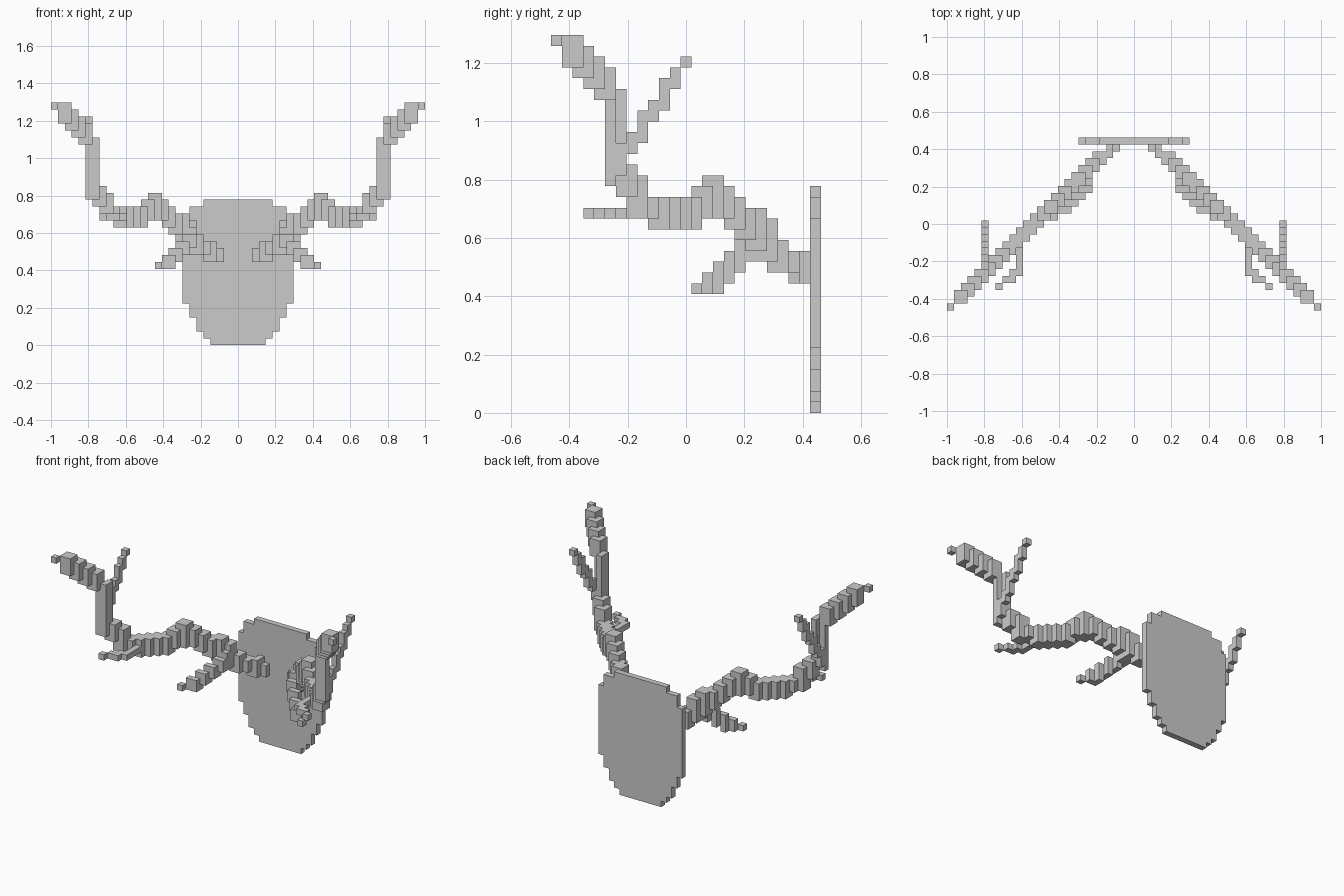
import bpy, bmesh
from mathutils import Vector

cube = bpy.data.objects.get("Cube")
if cube:
    bpy.data.objects.remove(cube, do_unlink=True)

V = 1 / 27                       # edge of one block
ORIGIN = Vector((0, -12.5, 0))   # block grid corner

grey = bpy.data.materials.new("light_grey")
grey.use_nodes = True
colour = (0.6, 0.6, 0.6, 1)
grey.diffuse_color = colour
grey.node_tree.nodes["Principled BSDF"].inputs["Base Color"].default_value = colour


def build(name, cells):
    """Turn a set of block cells into one mesh holding only its exposed faces."""
    bm = bmesh.new()
    verts = {}

    def corner(p):
        key = tuple(p)
        if key not in verts:
            verts[key] = bm.verts.new((Vector(p) + ORIGIN) * V)
        return verts[key]

    for cell in cells:
        for axis in range(3):
            u, w = (axis + 1) % 3, (axis + 2) % 3
            for side in (0, 1):
                near = list(cell)
                near[axis] += 2 * side - 1
                if tuple(near) in cells:
                    continue
                ring = []
                for a, b in ((0, 0), (1, 0), (1, 1), (0, 1)):
                    p = list(cell)
                    p[axis] += side
                    p[u] += a
                    p[w] += b
                    ring.append(corner(p))
                bm.faces.new(ring if side else ring[::-1])
    mesh = bpy.data.meshes.new(name)
    bm.to_mesh(mesh)
    bm.free()
    mesh.materials.append(grey)
    obj = bpy.data.objects.new(name, mesh)
    bpy.context.collection.objects.link(obj)


def column(i, j, low, high):
    return {(i, j, k) for k in range(low, high + 1)}


def mirrored(name, cells):
    build("left_" + name, cells)
    build("right_" + name, {(-1 - i, j, k) for i, j, k in cells})


# Wall plaque: rows of (half width, number of rows), bottom to top
plaque, row = set(), 0
for half, count in ((4, 1), (5, 1), (6, 2), (7, 2), (8, 12), (7, 2), (5, 1)):
    for k in range(row, row + count):
        plaque |= {(i, 24, k) for i in range(-half, half)}
    row += count
build("plaque", plaque)

# Main beam: height range of each step outward, running diagonally forward
START, POST = 2, 20
LOWS = [12, 12, 12, 13, 13, 14, 15, 16, 17, 18, 18, 17, 17,
        17, 17, 17, 18, 18, 20, 21, 29, 30, 31, 32, 34]
HIGHS = [13, 14, 14, 15, 17, 18, 18, 19, 20, 21, 21, 20, 19,
         19, 19, 19, 21, 22, 29, 31, 32, 33, 34, 34, 34]
beam = set()
for n, (low, high) in enumerate(zip(LOWS, HIGHS)):
    i = START + n
    j = 26 - i
    if j < 24:
        beam |= column(i, j, low, high)
    # fillers join neighbouring steps where their heights overlap
    if n + 2 < len(LOWS):
        shared = max(low, LOWS[n + 1]), min(high, HIGHS[n + 1])
        beam |= column(i, j - 1, *shared)
        if i > 3 and i != POST:
            beam |= column(i + 1, j, *shared)
mirrored("antler_beam", beam)

# Brow tine: drops forward and outward from the base of the beam
brow = set()
for n, (low, high) in enumerate(((14, 16), (13, 15), (12, 14), (11, 13), (11, 12), (11, 11))):
    brow |= column(6 + n, 18 - n, low, high)
    if n < 4:
        brow |= column(6 + n, 17 - n, low, high - 1)
brow |= column(6, 19, 14, 16) | column(7, 18, 14, 16)
mirrored("brow_tine", brow)

# Middle tine: a thin level row of blocks, stepping outward at its end
level = {(16, j, 18) for j in range(6, 9)}
level |= {(16 + n, 6 - n, 18) for n in range(4)} | {(16, 5, 18), (17, 4, 18)}
mirrored("middle_tine", level)

# Rear tine: climbs backward from the upright part of the beam
rear = column(21, 6, 22, 24)
for n, (low, high) in enumerate(((24, 25), (25, 27), (27, 28), (28, 30), (30, 31), (32, 32))):
    rear |= column(21, 7 + n, low, high)
mirrored("rear_tine", rear)
